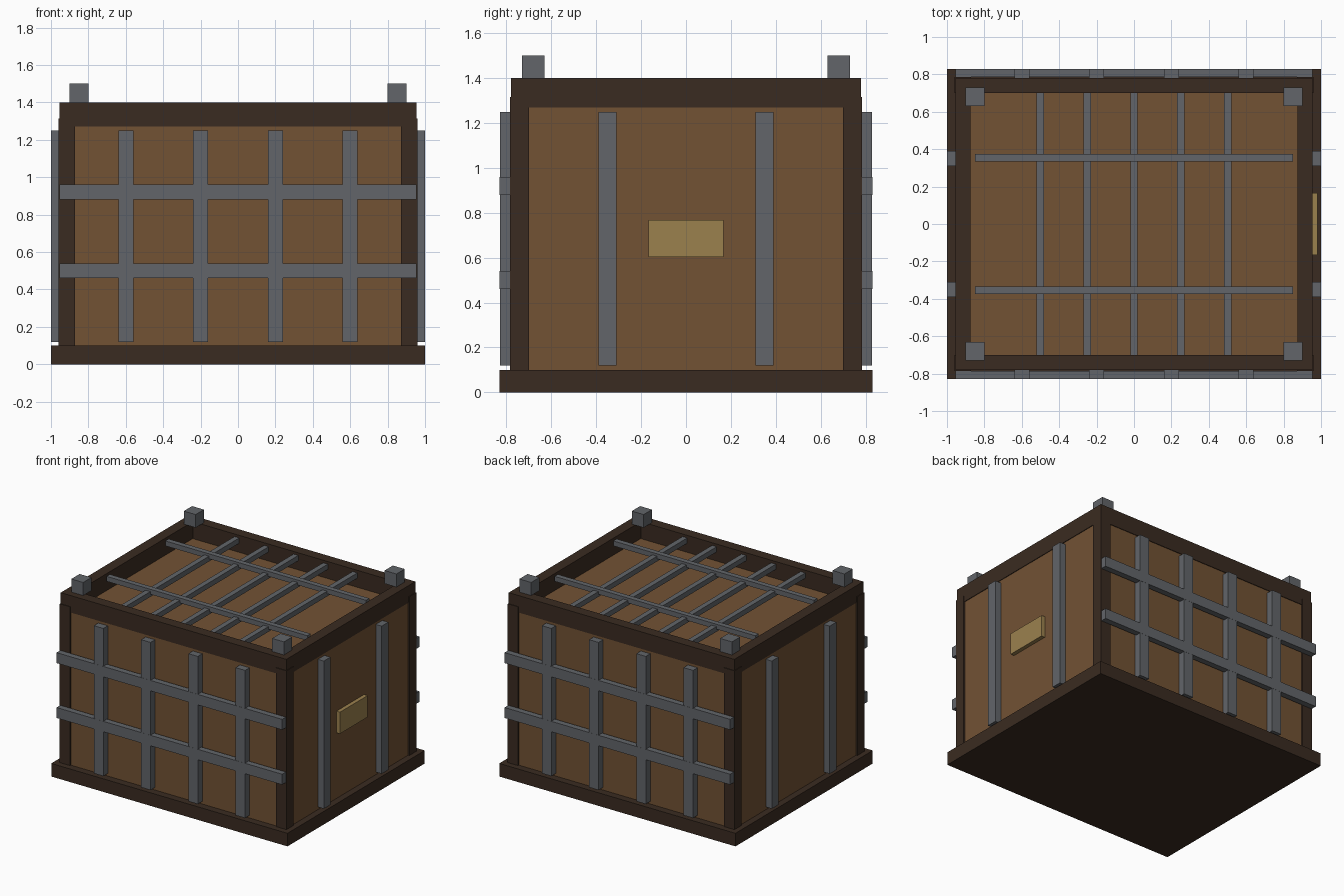
import bpy
import bmesh

cube = bpy.data.objects.get("Cube")
if cube:
    bpy.data.objects.remove(cube, do_unlink=True)


def make_material(name, rgb):
    mat = bpy.data.materials.new(name)
    mat.use_nodes = True
    colour = (*rgb, 1.0)
    mat.diffuse_color = colour
    mat.node_tree.nodes["Principled BSDF"].inputs["Base Color"].default_value = colour
    return mat


DARK = make_material("dark_wood", (0.042, 0.024, 0.015))
WOOD = make_material("brown_wood", (0.168, 0.084, 0.034))
STEEL = make_material("grey_steel", (0.122, 0.130, 0.142))
BRASS = make_material("dull_brass", (0.330, 0.220, 0.076))


def box(name, mat, xs, ys, zs):
    """Box spanning a (low, high) range on each axis."""
    spans = (xs, ys, zs)
    centre = [(min(s) + max(s)) / 2 for s in spans]
    size = [max(s) - min(s) for s in spans]
    bm = bmesh.new()
    bmesh.ops.create_cube(bm, size=1)
    bmesh.ops.scale(bm, vec=size, verts=bm.verts)
    mesh = bpy.data.meshes.new(name)
    bm.to_mesh(mesh)
    bm.free()
    mesh.materials.append(mat)
    obj = bpy.data.objects.new(name, mesh)
    obj.location = centre
    bpy.context.collection.objects.link(obj)
    return obj


def around(c, half):
    return (c - half, c + half)


# Base slab and solid panelled body
box("base", DARK, (-1, 1), (-0.83, 0.83), (0, 0.1))
box("body_panels", WOOD, (-0.95, 0.95), (-0.775, 0.775), (0.1, 1.27))

ENDS = {"left": 1, "right": -1}
FACES = {"front": -1, "back": 1}

# Corner posts and steel corner blocks
for side, sx in ENDS.items():
    for face, sy in FACES.items():
        tag = f"{face}_{side}"
        box(f"post_{tag}", DARK, (sx * 0.872, sx * 0.96),
            (sy * 0.70, sy * 0.785), (0.1, 1.315))
        box(f"corner_block_{tag}", STEEL, around(sx * 0.85, 0.05),
            around(sy * 0.68, 0.05), (1.4, 1.5))

# Long sides: rim beam, upright bars and cross bars
for face, sy in FACES.items():
    box(f"rim_{face}", DARK, (-0.955, 0.955), (sy * 0.70, sy * 0.78), (1.27, 1.4))
    for i in range(4):
        box(f"upright_bar_{face}_{i + 1}", STEEL, around(-0.6 + 0.4 * i, 0.04),
            (sy * 0.77, sy * 0.829), (0.12, 1.25))
    for label, z in (("lower", 0.5), ("upper", 0.92)):
        box(f"cross_bar_{face}_{label}", STEEL, (-0.955, 0.955),
            (sy * 0.785, sy * 0.83), around(z, 0.04))

# Short ends: rim beam and upright bars
for side, sx in ENDS.items():
    box(f"rim_{side}", DARK, (sx * 0.873, sx * 0.955), (-0.70, 0.70), (1.27, 1.4))
    for face, sy in FACES.items():
        box(f"end_bar_{side}_{face}", STEEL, (sx * 0.94, sx),
            around(sy * 0.35, 0.04), (0.12, 1.25))

# Grating across the open top
for i in range(5):
    box(f"top_short_bar_{i + 1}", STEEL, around(-0.5 + 0.25 * i, 0.02),
        (-0.70, 0.70), (1.34, 1.38))
for face, sy in FACES.items():
    box(f"top_long_bar_{face}", STEEL, (-0.85, 0.85),
        around(sy * 0.355, 0.02), (1.36, 1.398))

# Blank brass plate on the left end
box("plate", BRASS, (0.945, 0.98), around(0, 0.167), (0.603, 0.768))
